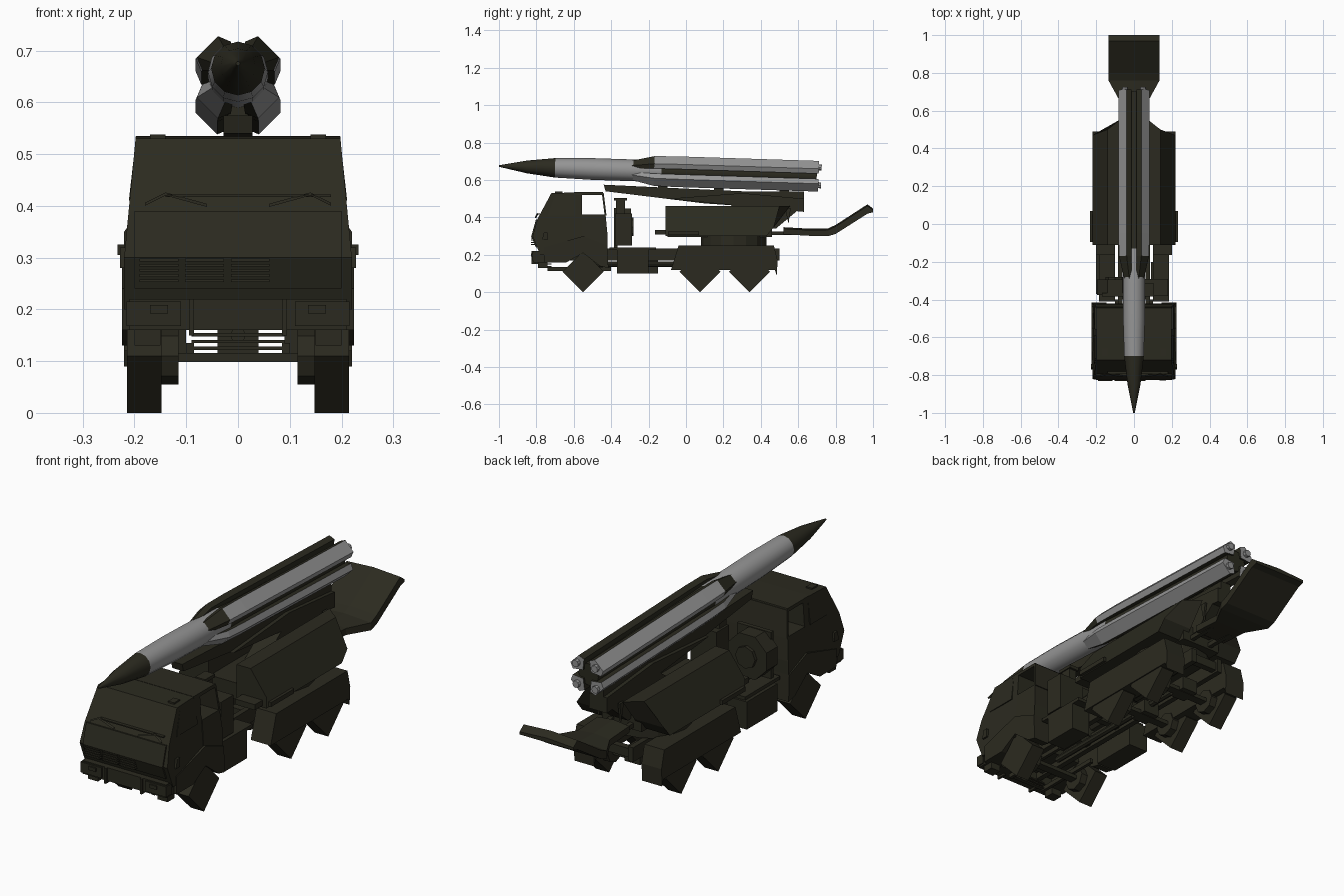
import bpy, bmesh, math
from mathutils import Matrix, Vector

cube = bpy.data.objects.get("Cube")
if cube:
    bpy.data.objects.remove(cube)


def material(name, colour):
    m = bpy.data.materials.new(name)
    m.use_nodes = True
    m.diffuse_color = (*colour, 1)
    m.node_tree.nodes["Principled BSDF"].inputs["Base Color"].default_value = (*colour, 1)
    return m


OLIVE = material("dark olive", (0.024, 0.023, 0.014))
GREY = material("missile grey", (0.3, 0.3, 0.3))


def finish(name, bm, mats=(OLIVE,), rule=None, shape=None, smooth=False):
    if shape:
        for v in bm.verts:
            v.co = shape(v.co.copy())
    bmesh.ops.recalc_face_normals(bm, faces=bm.faces)
    bm.normal_update()
    if rule:
        for f in bm.faces:
            f.material_index = rule(f)
    me = bpy.data.meshes.new(name)
    bm.to_mesh(me)
    bm.free()
    for m in mats:
        me.materials.append(m)
    ob = bpy.data.objects.new(name, me)
    bpy.context.collection.objects.link(ob)
    if smooth:
        bpy.ops.object.select_all(action="DESELECT")
        ob.select_set(True)
        bpy.context.view_layer.objects.active = ob
        bpy.ops.object.shade_smooth_by_angle(angle=math.radians(40))
    return ob


def loft(name, rings, **kw):
    """Skin a list of closed rings and cap both ends."""
    bm = bmesh.new()
    loops = [[bm.verts.new(p) for p in r] for r in rings]
    n = len(loops[0])
    for a, b in zip(loops, loops[1:]):
        for i in range(n):
            j = (i + 1) % n
            bm.faces.new((a[i], a[j], b[j], b[i]))
    bm.faces.new(loops[0])
    bm.faces.new(loops[-1])
    return finish(name, bm, **kw)


def prism(name, x0, x1, profile, **kw):
    """Extrude a (y, z) outline across x."""
    return loft(name, [[(x, y, z) for y, z in profile] for x in (x0, x1)], **kw)


def box(name, x0, x1, y0, y1, z0, z1, **kw):
    return prism(name, x0, x1, [(y0, z0), (y1, z0), (y1, z1), (y0, z1)], **kw)


def drum(name, centre, axis, radius, depth, sides, turn=0.0):
    bm = bmesh.new()
    bmesh.ops.create_cone(bm, cap_ends=True, segments=sides, radius1=radius, radius2=radius, depth=depth,
                          matrix=Matrix.Rotation(turn, 4, "Z"))
    rot = Vector((0, 0, 1)).rotation_difference(Vector(axis)).to_matrix().to_4x4()
    bm.transform(Matrix.Translation(centre) @ rot)
    return finish(name, bm)


def pair(make, name, x0, x1, *args, **kw):
    make("left_" + name, x0, x1, *args, **kw)
    make("right_" + name, -x1, -x0, *args, **kw)


# Cab: narrower towards the roof, with open rear side windows
def cab_taper(p):
    p.x *= 1 - 0.1 * max(0, (p.z - 0.3) / 0.23)
    return p


CAB = 0.22
prism("cab_front", -CAB, CAB, [(-.78, .2), (-.82, .3), (-.795, .39), (-.72, .53), (-.555, .535), (-.555, .2)],
      shape=cab_taper)
prism("cab_rear", -CAB, CAB, [(-.555, .23), (-.555, .415), (-.43, .415), (-.42, .31), (-.42, .23)], shape=cab_taper)
prism("cab_roof", -CAB, CAB, [(-.6, .52), (-.6, .535), (-.445, .535), (-.44, .52)], shape=cab_taper)
prism("cab_back_wall", -CAB, CAB, [(-.45, .53), (-.44, .53), (-.425, .41), (-.435, .41)], shape=cab_taper)
prism("front_hatch", -.2, .2, [(-.803, .24), (-.827, .3), (-.802, .39), (-.78, .39), (-.78, .24)])
for i in range(3):
    for k in range(5):
        x, z = -.19 + i * .088, .253 + k * .01
        box("grille_slat", x, x + .075, -.83, -.8, z, z + .005)
for s in (-1, 1):
    loft("wiper", [[(s * x, y, z), (s * x, y - .008, z), (s * x, y, z + .006)]
                   for x, y, z in ((.06, -.8, .398), (.14, -.79, .42), (.18, -.8, .4))])
box("wiper_bar", -.14, .18, -.795, -.78, .417, .422)
pair(prism, "window_frame", .198, .211, [(-.74, .41), (-.7, .515), (-.59, .515), (-.59, .41)],
     shape=lambda p: p - Vector((math.copysign(.012, p.x) * (p.z > .5), 0, 0)))
pair(prism, "door_mirror", .205, .228, [(-.77, .28), (-.74, .28), (-.74, .32), (-.76, .32)])
pair(box, "roof_light", .14, .17, -.7, -.66, .53, .538)

# Bumper, lamps and front suspension
box("bumper", -.21, .21, -.815, -.74, .16, .22)
pair(box, "headlamp", .11, .215, -.822, -.78, .168, .215)
pair(box, "lamp_lens", .135, .17, -.828, -.81, .192, .208)
pair(box, "tow_hook", .085, .095, -.825, -.78, .15, .22)
pair(box, "bumper_bracket", .15, .2, -.79, -.74, .13, .16)
for z in (.122, .135, .148):
    box("suspension_bar", -.09, .09, -.74, -.72, z, z + .006)
pair(box, "leaf_spring", .085, .1, -.74, -.4, .115, .135)

# Mudguards
pair(prism, "front_mudguard", .145, .224,
     [(-.76, .16), (-.64, .16), (-.55, .21), (-.46, .14), (-.415, .13), (-.42, .25), (-.55, .3), (-.76, .24)])
pair(prism, "rear_mudguard", .12, .22,
     [(-.08, .12), (-.04, .25), (.47, .25), (.49, .17), (.485, .09), (.475, .12)])

# Wheels and axles
for y in (-.55, .075, .34):
    for s in (-1, 1):
        drum("wheel", (s * .181, y, .11), (1, 0, 0), .11, .067, 4)
        drum("wheel_hub", (s * .135, y, .11), (1, 0, 0), .055, .04, 8)
    box("axle", -.14, .14, y - .02, y + .02, .098, .116)
for y in (.075, .34):
    box("differential", -.04, .04, y - .045, y + .045, .1, .16)

# Chassis frame
pair(box, "frame_rail", .06, .085, -.78, .5, .17, .235)
for y in (-.7, -.4, -.2, -.04, .2, .46):
    box("cross_member", -.085, .085, y, y + .03, .18, .22)
drum("drive_shaft", (0, -.1, .15), (0, 1, 0), .015, .85, 8)

# Equipment between cab and launcher
drum("spare_wheel", (-.1, -.335, .35), (0, 1, 0), .105, .08, 8, math.pi / 8)
drum("spare_wheel_hub", (-.1, -.29, .35), (0, 1, 0), .05, .02, 8)
box("spare_wheel_rack", -.17, .0, -.385, -.365, .22, .45)
box("generator", .05, .18, -.38, -.29, .25, .42)
box("exhaust_stack", .06, .1, -.375, -.325, .42, .5)
box("exhaust_cap", .055, .105, -.385, -.315, .49, .505)
box("fuel_tank", -.2, -.1, -.37, -.15, .1, .225)
box("tool_box", .09, .185, -.37, -.2, .1, .225)
pair(box, "side_step", .1, .185, -.41, -.16, .225, .24)

# Turntable and launcher body
drum("turntable", (0, .255, .272), (0, 0, 1), .175, .06, 16)
box("launcher_deck", -.1, .1, -.1, .46, .295, .37)
prism("launcher_cradle", -.045, .045, [(.1, .36), (.25, .47), (.6, .44), (.48, .34)])


def panel_shape(p):
    if abs(p.x) > .2:
        p.y = min(p.y, .5)
        if p.z > .4:
            p.x = math.copysign(.14, p.x)
    return p


pair(prism, "side_panel", .07, .22, [(-.11, .3), (.43, .3), (.47, .35), (.555, .46), (-.11, .46), (-.11, .35)],
     shape=panel_shape)
pair(box, "panel_hinge", .2, .233, -.095, .07, .305, .325)
pair(box, "panel_bracket", .1, .2, -.165, -.1, .308, .333)
pair(prism, "rear_spike", .05, .06, [(.53, .45), (.56, .45), (.548, .365)])

# Launch rail
prism("launch_rail", -.028, .028,
      [(-.44, .575), (-.43, .54), (.1, .475), (.4, .455), (.63, .43), (.63, .54), (.3, .54)])
prism("rail_base", -.045, .045, [(-.1, .5), (.63, .43), (.63, .5), (.3, .53)])
for y in (-.15, .15, .5):
    box("rail_clamp", -.02, .02, y, y + .05, .53, .6)

# Blast deflector at the tail
loft("blast_deflector", [[(-w, y, z), (w, y, z), (w, y, z + t), (0, y, z + t + .008), (-w, y, z + t)]
                         for y, w, z, t in ((.52, .08, .31, .03), (.66, .08, .302, .03), (.76, .135, .3, .034),
                                            (.8, .135, .312, .04), (.97, .135, .42, .042), (1, .135, .428, .012))])
pair(box, "deflector_arm", .04, .06, .4, .6, .305, .325)

# Missile, built along y and tilted slightly down towards the tail
TILT = Matrix.Translation((0, -1, .675)) @ Matrix.Rotation(-.032, 4, "X")


def tilt(p):
    return TILT @ p


def ring(y, r, sides, cx=0.0, cz=0.0):
    return [(cx + r * math.cos(math.tau * i / sides), y, cz + r * math.sin(math.tau * i / sides))
            for i in range(sides)]


loft("missile_nose", [ring(y, r, 12) for y, r in ((0, .004), (.04, .012), (.15, .034), (.3, .052))],
     shape=tilt, smooth=True)
loft("missile_body", [ring(y, r, 12) for y, r in ((.3, .052), (.5, .058), (.87, .058), (.95, .054), (1.7, .05))],
     mats=(GREY, OLIVE), rule=lambda f: int(f.calc_center_median().y > -.1), shape=tilt, smooth=True)

# Four boosters with a flat outer face; the grooves above and below are dark
SECTION = [(.014, .071), (.04, .082), (.082, .04), (.071, .014), (.02, .02)]
for sx in (-1, 1):
    for sz in (-1, 1):
        def dark(f):
            nose = sz > 0 and f.normal.y < -.15
            groove = f.normal.x * sx < -.1 and abs(f.normal.y) < .5
            return int(nose or groove)

        loft("booster", [[(sx * k * a, y, sz * k * b) for a, b in SECTION]
                         for y, k in ((.7, .6), (.83, .97), (.95, 1), (1.71, 1))],
             mats=(GREY, OLIVE), rule=dark, shape=tilt)
        loft("booster_nozzle", [ring(y, .016, 8, sx * .048, sz * .048) for y in (1.7, 1.725)],
             mats=(GREY,), shape=tilt)
